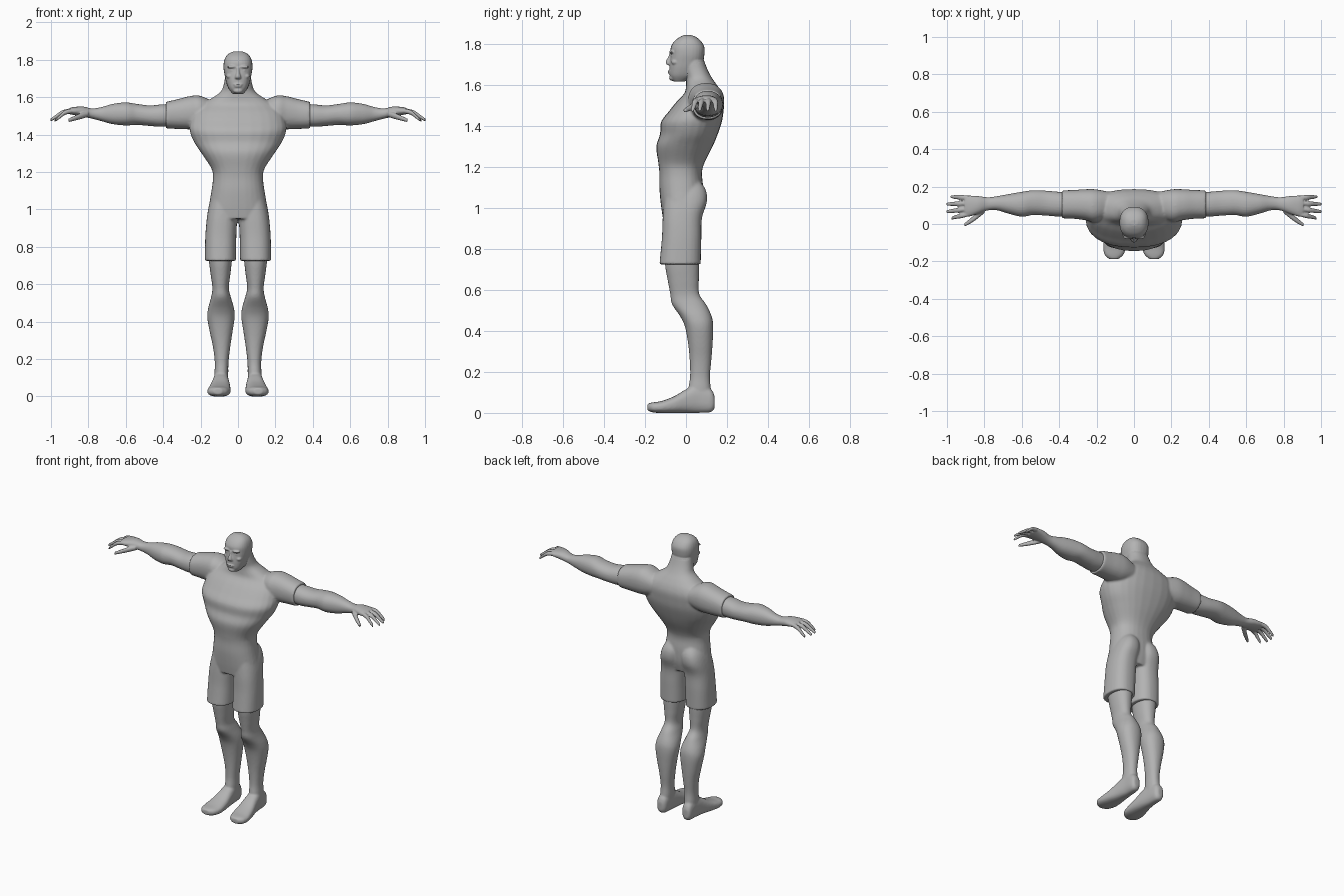
import bpy, bmesh, math

grey = bpy.data.materials.new("plain_grey")
grey.diffuse_color = (0.45, 0.45, 0.45, 1)
SIDES, STEPS = 28, 5


def catmull(p, q, r, s, t):
    return [0.5 * (2 * b + (c - a) * t + (2 * a - 5 * b + 4 * c - d) * t * t
                   + (3 * b - a - 3 * c + d) * t ** 3) for a, b, c, d in zip(p, q, r, s)]


def loft(bm, axis, rings, n=2.2, side=1):
    """Skin rounded sections (position, a0, a1, b0, b1) placed along an axis."""
    last = len(rings) - 1
    path = []
    for i in range(last):
        ctrl = [rings[min(max(i + k, 0), last)] for k in (-1, 0, 1, 2)]
        path += [catmull(*ctrl, j / STEPS) for j in range(STEPS)]
    path.append(rings[-1])
    loops = []
    for t, a0, a1, b0, b1 in path:
        loop = []
        for k in range(SIDES):
            ang = 2 * math.pi * k / SIDES
            c, s = math.cos(ang), math.sin(ang)
            a = (a0 + a1) / 2 + (a1 - a0) / 2 * math.copysign(abs(c) ** (2 / n), c)
            b = (b0 + b1) / 2 + (b1 - b0) / 2 * math.copysign(abs(s) ** (2 / n), s)
            x, y, z = {"x": (t, a, b), "y": (a, t, b), "z": (a, b, t)}[axis]
            loop.append(bm.verts.new((x * side, y, z)))
        loops.append(loop)
    faces = [bm.faces.new(loops[0]), bm.faces.new(loops[-1])]
    for lo, hi in zip(loops, loops[1:]):
        for k in range(SIDES):
            m = (k + 1) % SIDES
            faces.append(bm.faces.new((lo[k], lo[m], hi[m], hi[k])))
    bmesh.ops.recalc_face_normals(bm, faces=faces)


def upright(rows):
    """Centred sections (z, half width, front, back)."""
    return [(z, -w, w, f, b) for z, w, f, b in rows]


def blob(bm, c, r):
    """Ellipsoid with centre c and radii r."""
    made = bmesh.ops.create_uvsphere(bm, u_segments=16, v_segments=10, radius=1)
    for v in made["verts"]:
        v.co = [c[i] + v.co[i] * r[i] for i in range(3)]


def finish(name, bm, voxel, smooth, mirror=False):
    """Fuse the overlapping volumes into one smooth skin."""
    me = bpy.data.meshes.new(name)
    bm.to_mesh(me)
    bm.free()
    me.materials.append(grey)
    ob = bpy.data.objects.new(name, me)
    bpy.context.collection.objects.link(ob)
    rm = ob.modifiers.new("fuse", "REMESH")
    rm.mode, rm.voxel_size, rm.use_smooth_shade = "VOXEL", voxel, True
    sm = ob.modifiers.new("soften", "SMOOTH")
    sm.factor, sm.iterations = 0.5, smooth
    if mirror:
        ob.modifiers.new("mirror", "MIRROR").use_mirror_merge = False
    return ob


# Torso with shoulders and neck root
bm = bmesh.new()
loft(bm, "z", upright([
    (0.95, .160, -.113, .065), (1.02, .155, -.123, .082), (1.10, .142, -.13, .084),
    (1.17, .134, -.13, .078), (1.22, .143, -.135, .09), (1.30, .195, -.145, .13),
    (1.36, .235, -.127, .155), (1.42, .258, -.122, .175), (1.47, .255, -.085, .183),
    (1.52, .24, -.045, .186), (1.56, .20, -.008, .175), (1.595, .14, .0, .155),
    (1.63, .092, .0, .13), (1.67, .076, -.01, .108), (1.72, .068, -.02, .088)]), 2.3)
for s in (1, -1):
    # Sleeves
    loft(bm, "x", [(.10, .05, .165, 1.46, 1.56), (.20, .01, .185, 1.43, 1.607),
                   (.26, .02, .186, 1.428, 1.605), (.32, .028, .182, 1.43, 1.59),
                   (.385, .03, .18, 1.433, 1.575)], 2.3, s)
    # Legs of the shorts, rising into the seat
    loft(bm, "z", [(.725, .011, .177, -.13, .072), (.85, .009, .175, -.118, .075),
                   (.95, .004, .167, -.114, .078), (1.03, .002, .154, -.108, .102),
                   (1.09, .005, .135, -.10, .096), (1.14, .03, .10, -.06, .06)], 2.4, s)
finish("shirt_and_shorts", bm, 0.007, 5)

# Head with neck
bm = bmesh.new()
loft(bm, "z", upright([
    (1.618, .03, -.062, -.005), (1.645, .05, -.079, .04), (1.68, .063, -.081, .065),
    (1.715, .071, -.079, .083), (1.75, .077, -.075, .09), (1.785, .076, -.074, .09),
    (1.815, .066, -.056, .073), (1.835, .046, -.03, .048), (1.845, .02, -.008, .022)]), 2.4)
loft(bm, "z", upright([(1.58, .10, .03, .145), (1.63, .086, .004, .126),
                       (1.67, .075, -.01, .107), (1.72, .068, -.02, .088)]))
# Nose, lips and chin
loft(bm, "z", upright([(1.697, .013, -.088, -.06), (1.704, .017, -.097, -.06),
                       (1.715, .014, -.099, -.06), (1.74, .008, -.086, -.06),
                       (1.76, .009, -.08, -.06)]))
blob(bm, (0, -.078, 1.668), (.026, .011, .005))
blob(bm, (0, -.078, 1.658), (.023, .010, .005))
blob(bm, (0, -.068, 1.634), (.026, .015, .013))
for s in (1, -1):
    blob(bm, (s * .032, -.069, 1.762), (.027, .013, .008))   # brow
    blob(bm, (s * .032, -.062, 1.743), (.013, .011, .006))   # eye
    blob(bm, (s * .045, -.052, 1.712), (.018, .020, .014))   # cheek
finish("head", bm, 0.004, 4)

# Arm and palm
bm = bmesh.new()
loft(bm, "x", [(.30, .045, .165, 1.455, 1.565), (.40, .04, .172, 1.442, 1.562),
               (.47, .045, .178, 1.446, 1.556), (.54, .048, .18, 1.452, 1.564),
               (.60, .039, .172, 1.449, 1.572), (.67, .055, .16, 1.456, 1.564),
               (.73, .073, .149, 1.472, 1.547), (.78, .073, .143, 1.485, 1.54),
               (.83, .056, .149, 1.496, 1.55), (.88, .040, .152, 1.505, 1.547),
               (.905, .045, .150, 1.51, 1.54)])
# Fingers: base y, tip y, tip x
for y0, y1, tip in ((.054, .032, .975), (.082, .066, 1.003), (.111, .106, 1.003),
                    (.139, .146, .98)):
    rows = []
    for t, z, r in ((0, 1.528, .012), (.45, 1.519, .013), (.75, 1.497, .011), (1, 1.477, .008)):
        y = y0 + (y1 - y0) * t
        rows.append((.88 + (tip - .88) * t, y - r, y + r, z - r, z + r))
    loft(bm, "x", rows)
# Thumb
loft(bm, "x", [(.80, .058, .10, 1.495, 1.525), (.84, .026, .06, 1.483, 1.515),
               (.875, .002, .03, 1.474, 1.50), (.908, -.015, .003, 1.466, 1.484)])
finish("arms", bm, 0.005, 2, True)

# Leg
bm = bmesh.new()
loft(bm, "z", [(.80, .025, .16, -.105, .064), (.72, .033, .155, -.102, .065),
               (.65, .041, .146, -.09, .063), (.58, .049, .137, -.077, .065),
               (.53, .038, .144, -.068, .098), (.47, .021, .16, -.028, .126),
               (.42, .018, .164, -.005, .133), (.34, .03, .15, .01, .13),
               (.26, .042, .133, .018, .124), (.18, .051, .124, .02, .117),
               (.12, .052, .126, .012, .121), (.06, .055, .126, .01, .125)])
# Foot
loft(bm, "y", [(.14, .078, .112, .025, .08), (.122, .06, .125, .004, .115),
               (.06, .052, .13, 0, .14), (0, .045, .14, 0, .115),
               (-.06, .04, .154, -.001, .08), (-.12, .041, .164, -.001, .058),
               (-.165, .057, .157, .003, .051), (-.188, .085, .13, .012, .045)], 2.5)
finish("legs", bm, 0.006, 4, True)
